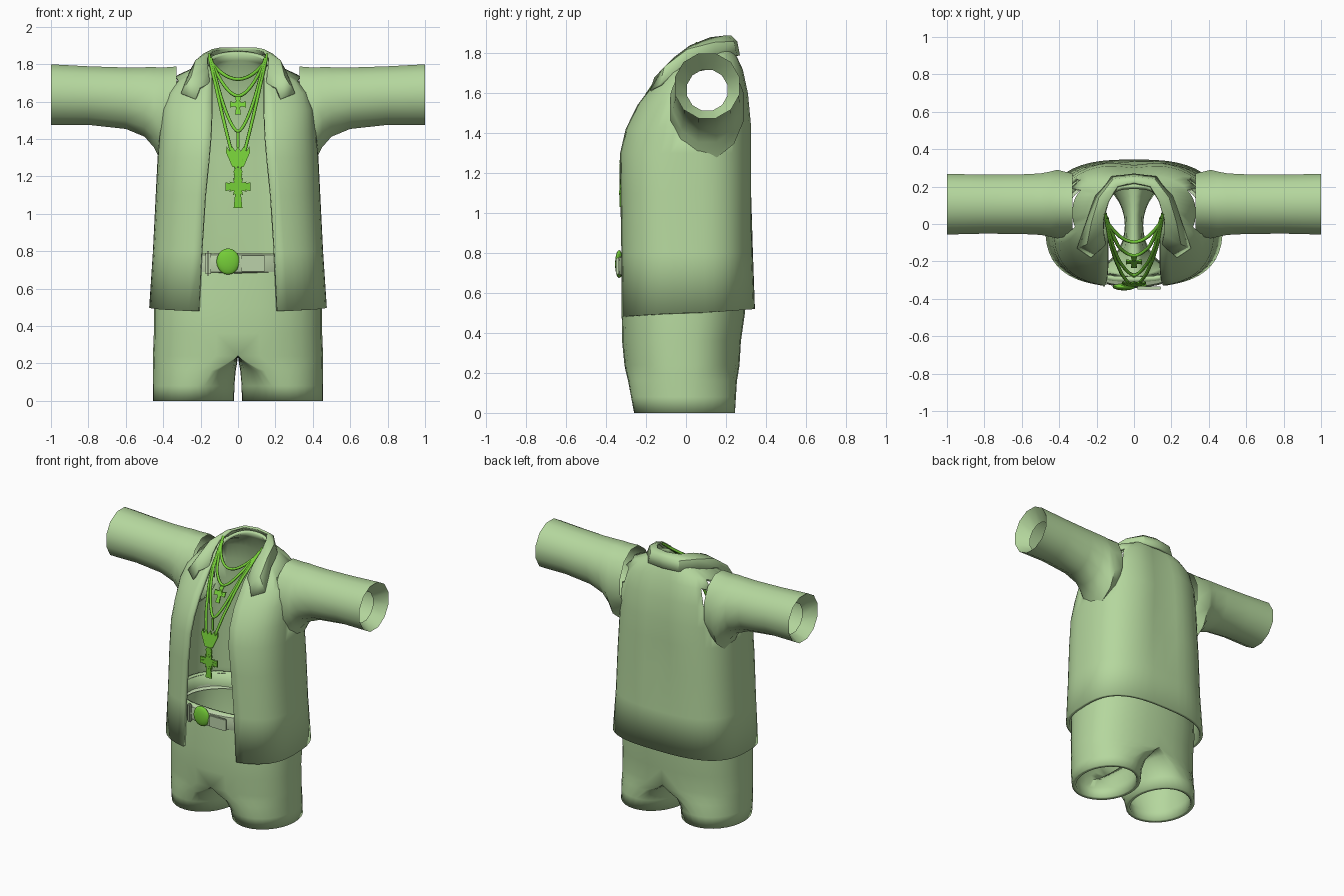
import bpy, bmesh, math
from math import sin, cos, pi, exp
from mathutils import Vector

cube = bpy.data.objects.get("Cube")
if cube:
    bpy.data.objects.remove(cube)


def material(name, rgb):
    m = bpy.data.materials.new(name)
    m.use_nodes = True
    m.diffuse_color = (*rgb, 1)
    m.node_tree.nodes["Principled BSDF"].inputs["Base Color"].default_value = (*rgb, 1)
    return m


CLOTH = material("sage cloth", (0.46, 0.68, 0.34))
BELT = material("pale belt", (0.50, 0.64, 0.40))
GREEN = material("bright green", (0.18, 0.62, 0.04))


def finish(bm, name, mat, mirror=False, thick=0, subsurf=0, angle=40):
    bmesh.ops.recalc_face_normals(bm, faces=bm.faces)
    me = bpy.data.meshes.new(name)
    bm.to_mesh(me)
    bm.free()
    ob = bpy.data.objects.new(name, me)
    bpy.context.collection.objects.link(ob)
    me.materials.append(mat)
    if mirror:
        mod = ob.modifiers.new("mirror", 'MIRROR')
        mod.use_clip = True
    if subsurf:
        ob.modifiers.new("smooth", 'SUBSURF').levels = subsurf
        ob.modifiers["smooth"].render_levels = subsurf
    if thick:
        mod = ob.modifiers.new("thickness", 'SOLIDIFY')
        mod.thickness = thick
        mod.offset = -1
    bpy.ops.object.select_all(action='DESELECT')
    ob.select_set(True)
    bpy.context.view_layer.objects.active = ob
    bpy.ops.object.shade_smooth_by_angle(angle=math.radians(angle))
    return ob


def loft(rows, closed=True):
    """Skin a list of equally long point rows."""
    bm = bmesh.new()
    vs = [[bm.verts.new(p) for p in row] for row in rows]
    n = len(rows[0])
    for a, b in zip(vs, vs[1:]):
        for i in range(n if closed else n - 1):
            j = (i + 1) % n
            bm.faces.new((a[i], a[j], b[j], b[i]))
    return bm


def spow(v, e):
    return math.copysign(abs(v) ** e, v)


def oval(t, hw, yf, yb, p):
    """Squarish oval, t = 0 at the front."""
    return hw * spow(sin(t), 2 / p), (yf + yb) / 2 - (yb - yf) / 2 * spow(cos(t), 2 / p)


# Jacket body: z front, z back, half width, y front, y back, squareness, half gap
BODY = [(.48, .52, .475, -.335, .345, 2.8, .21), (.8, .8, .455, -.335, .335, 2.8, .195),
        (1.1, 1.1, .44, -.338, .335, 2.8, .175), (1.3, 1.3, .43, -.338, .335, 2.7, .155),
        (1.42, 1.45, .42, -.31, .335, 2.6, .145), (1.54, 1.6, .41, -.25, .32, 2.6, .14),
        (1.62, 1.72, .38, -.19, .295, 2.5, .14), (1.68, 1.78, .33, -.15, .27, 2.3, .14),
        (1.72, 1.83, .22, -.12, .25, 2, .14), (1.75, 1.87, .165, -.10, .225, 2, .14)]
SEG = 44
rows = []
for zf, zb, hw, yf, yb, p, gap in BODY:
    t0 = math.asin((gap / hw) ** (p / 2))
    row = []
    for i in range(SEG + 1):
        t = t0 + (2 * pi - 2 * t0) * i / SEG
        x, y = oval(t, hw, yf, yb, p)
        if y > 0 and zf > 1:
            y -= .02 * exp(-(x / .1) ** 2)
        row.append((x, y, zf + (zb - zf) * (1 - cos(t)) / 2))
    rows.append(row)
bm = loft(rows, closed=False)
holes = []
for f in bm.faces:
    c = f.calc_center_median()
    if abs(c.x) > .3 and math.hypot(c.y - .1, c.z - 1.6) < .15:
        holes.append(f)
bmesh.ops.delete(bm, geom=holes, context='FACES')
finish(bm, "jacket_body", CLOTH, thick=.022)

# Sleeves: x, z centre, z radius, y radius; the first ring is the narrow lining
SLEEVE = [(.92, 1.615, .105, .105), (1.0, 1.637, .168, .168), (.8, 1.632, .162, .163),
          (.6, 1.618, .17, .165), (.5, 1.598, .192, .17), (.45, 1.57, .222, .18),
          (.41, 1.53, .26, .19), (.33, 1.57, .225, .17)]
rows = [[(x, .106 + ry * sin(2 * pi * (i + .5) / 12), zc + rz * cos(2 * pi * (i + .5) / 12))
         for i in range(12)] for x, zc, rz, ry in SLEEVE]
finish(loft(rows), "sleeves", CLOTH, mirror=True)

# Folded collar: top edge and lower edge points from the back to the lapel tip
COLLAR = [((0, .225, 1.89), (0, .27, 1.79)), ((.09, .205, 1.89), (.12, .255, 1.79)),
          ((.14, .12, 1.88), (.21, .15, 1.79)), ((.165, .02, 1.84), (.26, 0, 1.76)),
          ((.16, -.06, 1.78), (.305, -.13, 1.645)), ((.15, -.11, 1.70), (.23, -.18, 1.615))]
rows = []
for top, low in COLLAR:
    top, low = Vector(top), Vector(low)
    mid = (top + low) / 2 + Vector((low.x * .06, (low.y - top.y) * .2, .02))
    rows.append([top, mid, low])
finish(loft(rows, closed=False), "collar", CLOTH, mirror=True, thick=.015)

# Shorts: z, blend from leg tube to hips, half width, y front, y back
SHORTS = [(0, 0, .455, -.26, .245), (.08, .08, .455, -.275, .25), (.16, .4, .455, -.29, .255),
          (.2, .75, .455, -.3, .262), (.24, 1, .455, -.308, .268), (.36, 1, .45, -.32, .275),
          (.5, 1, .45, -.322, .295), (.68, 1, .435, -.315, .295), (.79, 1, .42, -.31, .29)]
rows = []
for z, k, hw, yf, yb in SHORTS:
    row = []
    for i in range(32):
        t = 2 * pi * i / 32
        ex, ey = .238 + (hw - .238) * sin(t), (yf + yb) / 2 - (yb - yf) / 2 * cos(t)
        hx, hy = oval(t, hw, yf, yb, 2.4)
        hx = max(hx, 0) if 0 < i < 16 else 0
        row.append((ex + (hx - ex) * k, ey + (hy - ey) * k, z))
    rows.append(row)
bm = loft(rows)
inner = [f for f in bm.faces if all(v.co.x < .001 for v in f.verts)]
bmesh.ops.delete(bm, geom=inner, context='FACES')
finish(bm, "shorts", CLOTH, mirror=True, thick=.028, angle=60)

# Belt band with a rounded face
rows = [[(*oval(2 * pi * i / 40, .40 + d, -.322 - d, .29 + d, 2), z) for i in range(40)]
        for z, d in ((.68, -.012), (.69, .012), (.735, .02), (.78, .012), (.79, -.012))]
finish(loft(rows), "belt", BELT)


def box(name, mat, centre, size):
    bm = bmesh.new()
    bmesh.ops.create_cube(bm, size=1)
    bmesh.ops.scale(bm, vec=size, verts=bm.verts)
    bmesh.ops.bevel(bm, geom=bm.edges[:], offset=min(size) * .3, segments=2, affect='EDGES')
    bmesh.ops.translate(bm, vec=centre, verts=bm.verts)
    finish(bm, name, mat)


box("belt_loop", BELT, (-.16, -.318, .735), (.03, .03, .13))
box("belt_end", BELT, (.08, -.342, .735), (.13, .015, .085))

# Oval buckle
bm = bmesh.new()
bmesh.ops.create_uvsphere(bm, u_segments=20, v_segments=10, radius=1)
bmesh.ops.scale(bm, vec=(.062, .02, .07), verts=bm.verts)
bmesh.ops.translate(bm, vec=(-.053, -.335, .745), verts=bm.verts)
finish(bm, "buckle", GREEN)

# Depth of the chest under the chains, by height
CHEST = [(1.0, -.325), (1.3, -.32), (1.45, -.27), (1.6, -.19), (1.7, -.12), (1.86, .07)]


def chest(z):
    for (za, ya), (zb, yb) in zip(CHEST, CHEST[1:]):
        if z <= zb:
            return ya + (yb - ya) * (z - za) / (zb - za)
    return CHEST[-1][1]


# Neck chains: half width, top z, bottom z, curve power
CHAINS = [(.135, 1.80, 1.72, 2), (.14, 1.81, 1.63, 1.8), (.145, 1.83, 1.44, 1.6),
          (.155, 1.85, 1.22, 1.15)]
for n, (a, top, low, p) in enumerate(CHAINS):
    cu = bpy.data.curves.new("chain", 'CURVE')
    cu.dimensions = '3D'
    cu.bevel_depth = .0095
    cu.bevel_resolution = 1
    sp = cu.splines.new('POLY')
    sp.points.add(28)
    for i, pt in enumerate(sp.points):
        u = i / 14 - 1
        z = low + (top - low) * abs(u) ** p
        pt.co = (a * u, chest(z), z, 1)
    ob = bpy.data.objects.new("chain_%d" % (n + 1), cu)
    bpy.context.collection.objects.link(ob)
    cu.materials.append(GREEN)


def plate(name, outline, z0, lift=0):
    """Flat pendant from an outline around height z0, leaning on the chest."""
    bm = bmesh.new()
    f = bm.faces.new([bm.verts.new((x, chest(z0 + z) - lift, z0 + z)) for x, z in outline])
    ext = bmesh.ops.extrude_face_region(bm, geom=[f])["geom"]
    bmesh.ops.translate(bm, vec=(0, -.009, 0), verts=[v for v in ext if isinstance(v, bmesh.types.BMVert)])
    finish(bm, name, GREEN, angle=30)


def cross(name, z0, arm, foot, w):
    """Cross with flared arms."""
    bars = (arm, arm, arm, foot)
    pts = []
    for q, length in enumerate(bars):
        c, s = cos(q * pi / 2), sin(q * pi / 2)
        for r, o in ((w, -w), (length, -w * 1.8), (length, w * 1.8)):
            pts.append((c * r - s * o, s * r + c * o))
    plate(name, pts, z0)


def star(name, z0, spikes, r_out, r_in):
    pts = []
    for i in range(spikes * 2):
        r = r_in if i % 2 else r_out
        pts.append((r * cos(pi * i / spikes), r * sin(pi * i / spikes)))
    plate(name, pts, z0, .002)


cross("small_cross", 1.585, .042, .055, .009)
star("small_cross_centre", 1.585, 8, .022, .016)
cross("large_cross", 1.145, .068, .115, .013)
star("sunburst", 1.145, 12, .055, .03)
star("hanging_ring", 1.225, 8, .024, .022)
box("chain_bar", GREEN, (0, chest(1.4) + .004, 1.395), (.016, .014, .09))

# Crown-shaped medallion
points = [(-.03, -.06), (.03, -.06), (.065, .02)]
points += [(.06 - .015 * i, .05 if i % 2 == 0 else .025) for i in range(9)]
plate("crown_pendant", points + [(-.065, .02)], 1.31, .004)
